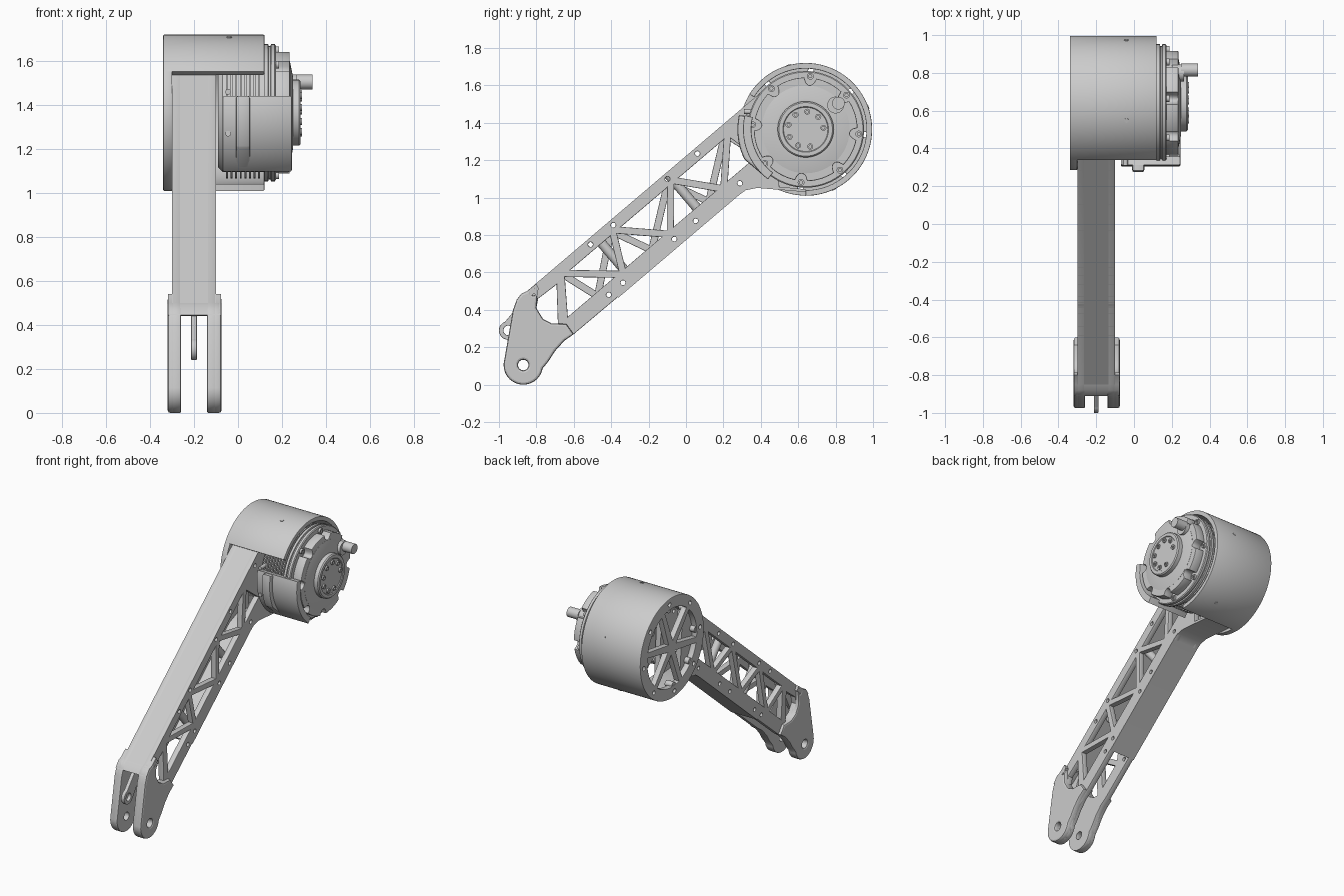
import bpy, bmesh
from math import sin, cos, pi, radians
from mathutils import Vector, Matrix

if "Cube" in bpy.data.objects:
    bpy.data.objects.remove(bpy.data.objects["Cube"])

C = (0.64, 1.365)          # drum axis in the (y, z) plane
PIVOT = (-0.87, 0.105)     # clevis pin axis


def arc(c, r, a0, a1, n=24):
    return [(c[0] + r * cos(radians(a0 + (a1 - a0) * i / n)),
             c[1] + r * sin(radians(a0 + (a1 - a0) * i / n))) for i in range(n + 1)]


def circle(c, r, n=24):
    return arc(c, r, 0, 360, n)[:-1]


def beam(u, w):
    """Beam coordinates (along, below the top edge) to (y, z)."""
    return (-0.85 + 0.762 * u + 0.648 * w, 0.50 + 0.648 * u - 0.762 * w)


def prism(name, outline, x0, x1, holes=(), bevel=0.0):
    """Extrude a (y, z) outline with holes from x0 to x1."""
    cu = bpy.data.curves.new(name, 'CURVE')
    cu.dimensions, cu.fill_mode = '2D', 'BOTH'
    cu.extrude = (x1 - x0) / 2 - bevel
    cu.bevel_depth, cu.offset, cu.bevel_resolution = bevel, -bevel, 1
    for loop in [outline, *holes]:
        sp = cu.splines.new('POLY')
        sp.points.add(len(loop) - 1)
        for p, (y, z) in zip(sp.points, loop):
            p.co = (y, z, 0, 1)
        sp.use_cyclic_u = True
    ob = bpy.data.objects.new(name, cu)
    bpy.context.collection.objects.link(ob)
    ob.rotation_euler = (pi / 2, 0, pi / 2)
    ob.location.x = (x0 + x1) / 2
    bpy.ops.object.select_all(action='DESELECT')
    ob.select_set(True)
    bpy.context.view_layer.objects.active = ob
    bpy.ops.object.convert(target='MESH')
    return bpy.context.object


def lathe(name, profile, steps=72):
    """Revolve (x, radius) points around the drum axis."""
    bm = bmesh.new()
    vs = [bm.verts.new((x, 0, r)) for x, r in profile]
    es = [bm.edges.new(p) for p in zip(vs, vs[1:])]
    bmesh.ops.spin(bm, geom=vs + es, cent=(0, 0, 0), axis=(1, 0, 0),
                   angle=2 * pi, steps=steps, use_duplicate=False)
    bmesh.ops.remove_doubles(bm, verts=bm.verts, dist=1e-5)
    bmesh.ops.recalc_face_normals(bm, faces=bm.faces)
    me = bpy.data.meshes.new(name)
    bm.to_mesh(me)
    ob = bpy.data.objects.new(name, me)
    ob.location = (0, *C)
    bpy.context.collection.objects.link(ob)


def rod(name, a, b, r):
    a, b = Vector(a), Vector(b)
    bpy.ops.mesh.primitive_cylinder_add(radius=r, depth=(b - a).length, vertices=24,
                                        location=(a + b) / 2)
    ob = bpy.context.object
    ob.name = name
    ob.rotation_euler = (b - a).to_track_quat('Z', 'Y').to_euler()


def inset(tri, d):
    """Shrink a triangle so each edge moves inward by d."""
    a, b, c = [Vector(p) for p in tri]
    la, lb, lc = (b - c).length, (c - a).length, (a - b).length
    per = la + lb + lc
    mid = (a * la + b * lb + c * lc) / per
    r = abs((b - a).cross(c - a)) / per
    return [tuple(mid + (p - mid) * (1 - d / r)) for p in (a, b, c)]


# Truss side plates, with staggered lattices
toe = [(-0.60, 0.27), (-0.65, 0.235), (-0.70, 0.18), (-0.735, 0.125)] \
    + arc(PIVOT, 0.105, -10, -185) + [(-0.925, 0.40), (-0.905, 0.455), (-0.88, 0.487)]
side = [(-0.85, 0.50), beam(1.72, 0), (0.50, 1.045), (0.37, 1.055), (0.32, 1.04),
        beam(1.2, 0.343)] + toe
window = [(-0.79, 0.46), (-0.80, 0.41), (-0.765, 0.352), (-0.72, 0.328), (-0.685, 0.327), (-0.692, 0.535)]
screws = [circle(beam(u, w), 0.013, 12) for u, w in
          [(0.02, 0.03), (0.42, 0.03), (0.58, 0.03), (0.96, 0.03), (1.17, 0.03), (1.52, 0.04),
           (0.32, 0.298), (0.42, 0.298), (0.78, 0.298), (0.93, 0.298), (1.24, 0.298)]]
UP, LOW = 0.045, 0.265
lattices = {
    'right': (-0.14, -0.10, [.04, .20, .45, .56, .78, .97, 1.155, 1.37, 1.42]),
    'left': (-0.30, -0.26, [.04, .20, .27, .55, .65, .95, 1.05, 1.35, 1.42])}
pin_hole = circle(PIVOT, 0.028)
for key, (x0, x1, us) in lattices.items():
    nodes = [beam(u, UP if i % 2 else LOW) for i, u in enumerate(us)]
    holes = [inset(t, 0.019) for t in zip(nodes, nodes[1:], nodes[2:])]
    prism(key + '_truss_plate', side, x0, x1, holes + screws + [window, pin_hole], 0.004)

# Top and bottom skins of the beam
prism('beam_top_skin', [beam(0, 0), beam(1.62, 0), beam(1.62, 0.016), beam(0, 0.016)], -0.30, -0.10)
prism('beam_bottom_skin', [beam(0.35, 0.343), beam(1.2, 0.343), (0.32, 1.04), (0.38, 1.052), (0.64, 1.03),
                           (0.64, 1.045), (0.37, 1.07), beam(1.2, 0.323), beam(0.35, 0.323)], -0.30, -0.10)
for u in (0.47, 0.98):
    rod('beam_inner_post', (-0.2, *beam(u, 0.01)), (-0.2, *beam(u, 0.33)), 0.026)

# Clevis cheeks, bridge and link eye
cheek = [(-0.85, 0.50), (-0.80, 0.535), (-0.795, 0.46), (-0.80, 0.41), (-0.765, 0.352),
         (-0.72, 0.328), (-0.64, 0.325)] + toe
for name, x0, x1 in (('left_clevis_cheek', -0.32, -0.27), ('right_clevis_cheek', -0.13, -0.075)):
    prism(name, cheek, x0, x1, [pin_hole, circle(beam(0.02, 0.03), 0.013, 12)], 0.012)
for name, x0, x1 in (('left_clevis_boss', -0.28, -0.26), ('right_clevis_boss', -0.14, -0.12)):
    prism(name, circle(PIVOT, 0.1, 40), x0, x1, [pin_hole])
prism('clevis_bridge', [(-0.91, 0.445), (-0.88, 0.487), (-0.85, 0.50), (-0.80, 0.54),
                        (-0.785, 0.51), (-0.84, 0.465), (-0.89, 0.44)], -0.318, -0.077)
prism('link_eye', arc((-0.95, 0.29), 0.05, 110, 330) + [(-0.84, 0.36), (-0.76, 0.53), (-0.84, 0.49)],
      -0.213, -0.187, [circle((-0.95, 0.29), 0.026)], 0.004)

# Drum housing: open wrap-around shell and spoked left face
prism('drum_shell', arc(C, 0.355, -90, 148, 72) + arc(C, 0.325, 148, -90, 72), -0.34, 0.12, bevel=0.004)
spokes = []
for k in range(6):
    a = 10 + 60 * k
    m = radians(a + 30)
    tip = (C[0] + 0.05 * cos(m), C[1] + 0.05 * sin(m))
    spokes.append([tip] + arc(C, 0.275, a + 4, a + 56, 12))
bolt_holes = [circle((C[0] + 0.315 * cos(a), C[1] + 0.315 * sin(a)), 0.015, 12)
              for a in [radians(45 * k - 5) for k in range(8)]]
prism('drum_left_face', circle(C, 0.354, 96), -0.34, -0.30, spokes + bolt_holes, 0.003)
for k in range(8):
    a = radians(45 * k - 5)
    rod('drum_face_boss', (-0.335, C[0] + 0.275 * cos(a), C[1] + 0.275 * sin(a)),
        (-0.28, C[0] + 0.275 * cos(a), C[1] + 0.275 * sin(a)), 0.022)
for a in (105, 20, -65):
    d = Vector((0, cos(radians(a)), sin(radians(a))))
    o = Vector((-0.04, *C))
    rod('shell_screw', o + d * 0.33, o + d * 0.358, 0.012)

# Motor body with cooling fins and double flange
profile = [(-0.09, 0), (-0.09, 0.25), (-0.07, 0.27)]
for k in range(8):
    x = -0.055 + 0.021 * k
    profile += [(x, 0.27), (x, 0.298), (x + 0.009, 0.298), (x + 0.009, 0.27)]
profile += [(0.12, 0.27), (0.12, 0.312), (0.137, 0.312), (0.139, 0.303), (0.148, 0.303), (0.15, 0.312),
            (0.167, 0.312), (0.172, 0.306), (0.172, 0)]
lathe('motor_body', profile)

# Scalloped end cover with pockets around the bolts
cover = []
for i in range(240):
    a = 1.5 * i
    off = abs((a + 5 + 22.5) % 45 - 22.5) / 6.5
    r = 0.277 - (0.04 * (1 - off * off) ** 0.5 if off < 1 else 0)
    cover.append((C[0] + r * cos(radians(a)), C[1] + r * sin(radians(a))))
prism('motor_end_cover', cover, 0.165, 0.235, bevel=0.005)
lathe('motor_output_hub', [(0.23, 0), (0.23, 0.235), (0.236, 0.235), (0.25, 0.165), (0.25, 0.15),
                           (0.278, 0.15), (0.285, 0.143), (0.285, 0.122), (0.28, 0.118), (0.28, 0)])
for k in range(8):
    a = radians(45 * k - 5)
    y, z = C[0] + 0.285 * cos(a), C[1] + 0.285 * sin(a)
    prism('flange_bolt', circle((y, z), 0.018, 16), 0.165, 0.187, [circle((y, z), 0.009, 6)])
    a = radians(40 * k + 5)
    y, z = C[0] + 0.095 * cos(a), C[1] + 0.095 * sin(a)
    prism('hub_bolt', circle((y, z), 0.016, 16), 0.275, 0.29, [circle((y, z), 0.008, 6)])

# Cable connector
rod('connector_base', (0.20, 0.80, 1.495), (0.265, 0.80, 1.495), 0.045)
rod('connector_pin', (0.25, 0.815, 1.505), (0.338, 0.815, 1.505), 0.034)

# Curved guard on the arm side of the motor
prism('motor_guard', arc(C, 0.335, 167, 233) + arc(C, 0.29, 233, 167), -0.07, 0.245, bevel=0.006)
prism('motor_guard_rib', arc(C, 0.365, 168, 206) + arc(C, 0.335, 232, 233, 2) + arc(C, 0.31, 233, 167),
      -0.01, 0.055, bevel=0.012)
for z in (1.27, 1.46):
    rod('guard_screw', (-0.045, 0.31, z), (-0.045, 0.42, z), 0.013)

# Smooth shading with crisp edges
bpy.ops.object.select_all(action='SELECT')
bpy.ops.object.shade_smooth_by_angle(angle=radians(35))
